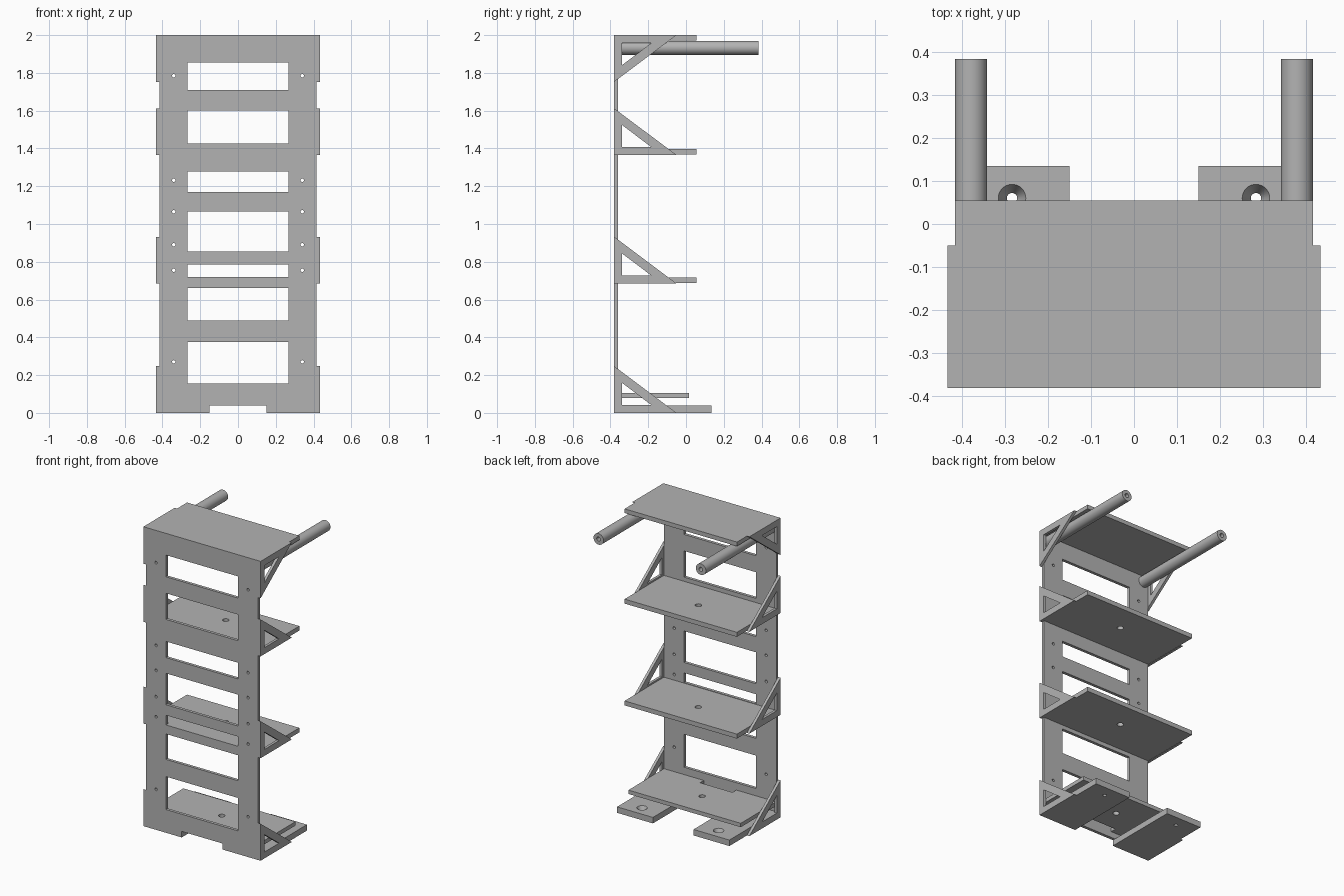
import bpy, bmesh, math

cube = bpy.data.objects.get("Cube")
if cube:
    bpy.data.objects.remove(cube, do_unlink=True)

GREY = (0.45, 0.45, 0.45, 1)
mat = bpy.data.materials.new("plain grey")
mat.use_nodes = True
mat.diffuse_color = GREY
mat.node_tree.nodes["Principled BSDF"].inputs["Base Color"].default_value = GREY

# Maps a flat outline (u, v) and a depth w along an axis to a point
PLACE = {
    "x": lambda u, v, w: (w, u, v),
    "y": lambda u, v, w: (u, w, v),
    "z": lambda u, v, w: (u, v, w),
}


def rect(u0, u1, v0, v1):
    return [(u0, v0), (u1, v0), (u1, v1), (u0, v1)]


def circle(u, v, r, n=32):
    return [(u + r * math.cos(math.tau * i / n), v + r * math.sin(math.tau * i / n))
            for i in range(n)]


def make(name, solids):
    """Build one mesh object from (axis, low outline, low, high, high outline)."""
    bm = bmesh.new()
    for axis, bottom, lo, hi, *top in solids:
        top = top[0] if top else bottom
        a = [bm.verts.new(PLACE[axis](u, v, lo)) for u, v in bottom]
        b = [bm.verts.new(PLACE[axis](u, v, hi)) for u, v in top]
        bm.faces.new(a)
        bm.faces.new(b)
        for i in range(len(a)):
            j = (i + 1) % len(a)
            bm.faces.new((a[i], a[j], b[j], b[i]))
    bmesh.ops.recalc_face_normals(bm, faces=bm.faces)
    mesh = bpy.data.meshes.new(name)
    bm.to_mesh(mesh)
    bm.free()
    mesh.materials.append(mat)
    obj = bpy.data.objects.new(name, mesh)
    bpy.context.collection.objects.link(obj)
    return obj


def part(name, solid, cuts=()):
    """A solid with its openings cut out, sharp at the corners."""
    obj = make(name, [solid])
    if cuts:
        cutter = make(name + "_cutter", cuts)
        cutter.hide_render = True
        mod = obj.modifiers.new("openings", "BOOLEAN")
        mod.operation = "DIFFERENCE"
        mod.solver = "EXACT"
        mod.object = cutter
        bpy.context.view_layer.objects.active = obj
        bpy.ops.object.modifier_apply(modifier=mod.name)
        bpy.data.objects.remove(cutter, do_unlink=True)
    obj.data.shade_smooth()
    obj.data.set_sharp_from_angle(angle=math.radians(30))
    return obj


W = 0.415                      # half width of panel and shelves
FRONT, INNER = -0.38, -0.36    # panel faces

# Front panel with windows, screw holes and a cable notch
windows = [(0.155, 0.375), (0.49, 0.66), (0.72, 0.785), (0.855, 1.065),
           (1.17, 1.278), (1.425, 1.6), (1.71, 1.855)]
cuts = [("y", rect(-0.267, 0.267, lo, hi), -0.5, 0) for lo, hi in windows]
cuts += [("y", circle(s * 0.34, z, 0.009, 16), -0.5, 0)
         for z in (0.27, 0.755, 0.89, 1.065, 1.232, 1.785) for s in (-1, 1)]
cuts.append(("y", rect(-0.15, 0.15, -0.1, 0.04), -0.5, 0))
part("front_panel", ("y", rect(-W, W, 0, 2), FRONT, INNER), cuts)

# Shelves and the top plate
part("top_plate", ("z", rect(-W, W, INNER, 0.055), 1.972, 2))
for name, z in (("upper_shelf", 1.367), ("middle_shelf", 0.687)):
    part(name, ("z", rect(-W, W, INNER, 0.055), z, z + 0.03),
         [("z", circle(0, -0.13, 0.02), z - 0.1, z + 0.1)])
part("lower_shelf", ("z", rect(-W, W, INNER, 0.015), 0.08, 0.106),
     [("z", circle(0, -0.17, 0.02), 0, 0.2),
      ("z", rect(-0.12, 0.12, -0.5, -0.32), 0, 0.2)])

for side, s in (("left", 1), ("right", -1)):
    # Triangular side brackets, the top one upside down
    for level, z, up in (("bottom", 0, 1), ("middle", 0.685, 1),
                         ("upper", 1.365, 1), ("top", 2, -1)):
        outer = [(FRONT, z), (-0.05, z), (FRONT, z + up * 0.247)]
        inner = [(-0.34, z + up * 0.043), (-0.185, z + up * 0.043),
                 (-0.34, z + up * 0.16)]
        part(f"{level}_bracket_{side}", ("x", outer, s * W, s * 0.433),
             [("x", inner, s * 0.35, s * 0.5)])

    # Foot plates with countersunk holes
    part(f"foot_{side}", ("z", rect(*sorted((s * 0.15, s * W)), INNER, 0.135), 0, 0.04),
         [("z", circle(s * 0.283, 0.06, 0.011), -0.002, 0.042,
           circle(s * 0.283, 0.06, 0.033))])

    # Rear rods with a bored end
    part(f"rear_rod_{side}", ("y", circle(s * 0.378, 1.933, 0.037, 48), INNER, 0.383),
         [("y", circle(s * 0.378, 1.933, 0.014, 24), 0.2, 0.5)])
